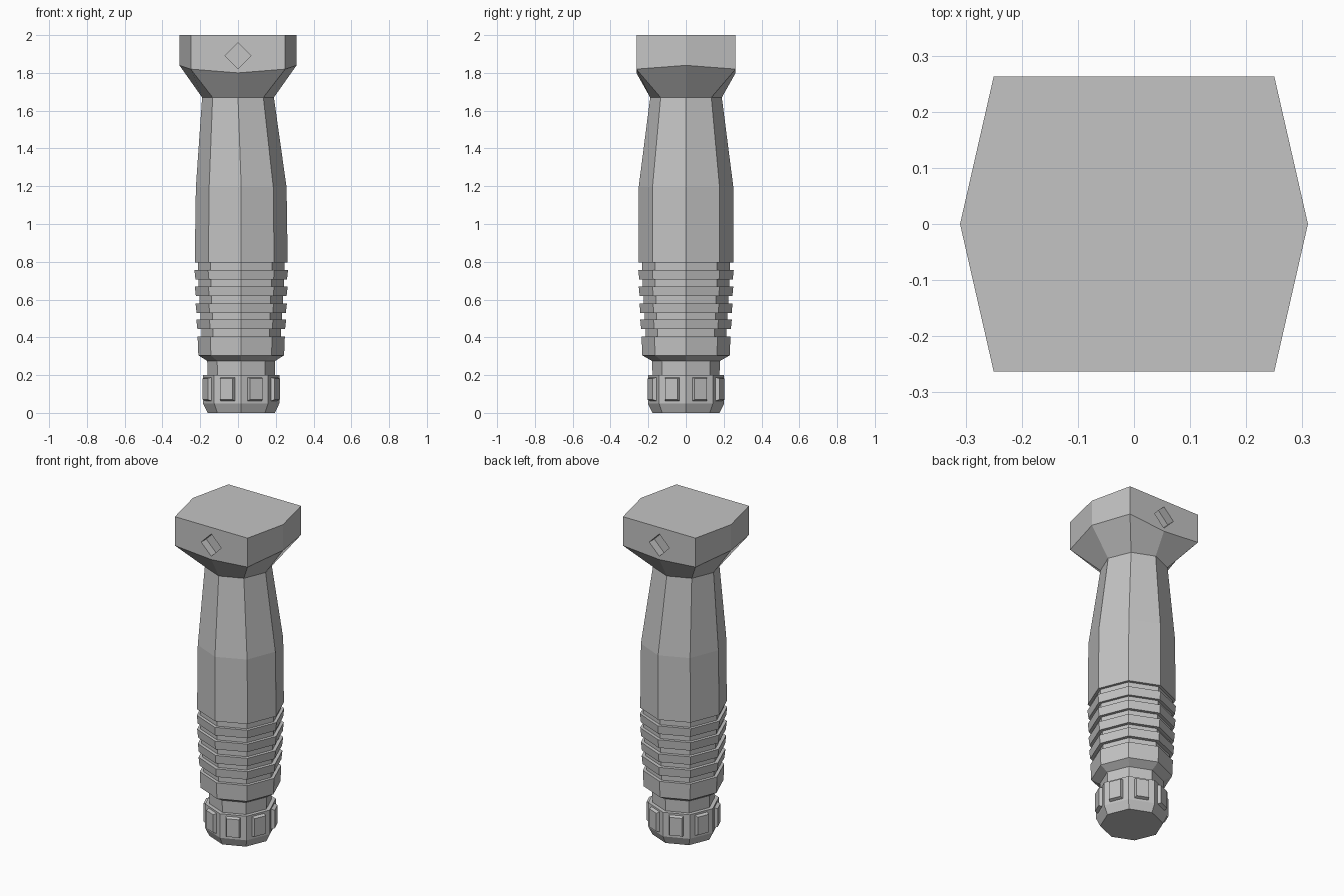
import bpy, bmesh, math
from mathutils import Matrix, Vector

cube = bpy.data.objects.get("Cube")
if cube:
    bpy.data.objects.remove(cube)

grey = bpy.data.materials.new("plain grey")
grey.use_nodes = True
colour = (0.55, 0.55, 0.55, 1)
grey.diffuse_color = colour
grey.node_tree.nodes["Principled BSDF"].inputs["Base Color"].default_value = colour

SHIFT = 0.017  # the grip sits slightly off the head's axis


def make_object(name, bm):
    bmesh.ops.recalc_face_normals(bm, faces=bm.faces)
    mesh = bpy.data.meshes.new(name)
    bm.to_mesh(mesh)
    bm.free()
    mesh.materials.append(grey)
    obj = bpy.data.objects.new(name, mesh)
    bpy.context.collection.objects.link(obj)
    return obj


def octagon(z, rx, ry=None, cx=SHIFT):
    ry = ry or rx
    return [(cx + rx * math.cos(k * math.pi / 4), ry * math.sin(k * math.pi / 4), z)
            for k in range(8)]


def loft(name, rings):
    bm = bmesh.new()
    loops = [[bm.verts.new(p) for p in ring] for ring in rings]
    for a, b in zip(loops, loops[1:]):
        for k in range(8):
            n = (k + 1) % 8
            bm.faces.new((a[k], a[n], b[n], b[k]))
    bm.faces.new(loops[0])
    bm.faces.new(loops[-1])
    return make_object(name, bm)


def head_ring(z_side, z_corner, z_front):
    side, corner, depth = 0.31, 0.25, 0.263
    return [(side, 0, z_side), (corner, depth, z_corner), (0, depth, z_front),
            (-corner, depth, z_corner), (-side, 0, z_side),
            (-corner, -depth, z_corner), (0, -depth, z_front), (corner, -depth, z_corner)]


# Pommel, neck and lowest collar
rings = [octagon(0, 0.178), octagon(0.05, 0.202), octagon(0.2, 0.202),
         octagon(0.2, 0.178), octagon(0.275, 0.18), octagon(0.305, 0.227, 0.232),
         octagon(0.405, 0.231, 0.236)]

# Grip ridges separated by grooves
groove = 0.211
for top, r in ((0.495, 0.238), (0.58, 0.242), (0.67, 0.246), (0.757, 0.248)):
    low = top - 0.052
    rings += [octagon(rings[-1][0][2], groove, groove * 1.02),
              octagon(low, groove, groove * 1.02),
              octagon(low, r - 0.006, r), octagon(top, r, r + 0.005)]
    groove += 0.005

# Long handle and flared head
rings += [octagon(0.757, 0.229, 0.233), octagon(0.795, 0.229, 0.233),
          octagon(0.795, 0.246, 0.252), octagon(1.195, 0.24, 0.251),
          octagon(1.67, 0.19, cx=0),
          head_ring(1.84, 1.82, 1.80), head_ring(2, 2, 2)]
handle = loft("handle", rings)

# Diamond recesses on the front and back of the head
bm = bmesh.new()
for side in (-1, 1):
    place = (Matrix.Translation((0, side * 0.263, 1.89))
             @ Matrix.Rotation(math.pi / 4, 4, 'Y')
             @ Matrix.Diagonal((0.098, 0.1, 0.098, 1)))
    bmesh.ops.create_cube(bm, size=1, matrix=place)
cutter = make_object("recess_cutter", bm)
cutter.hide_render = True
cut = handle.modifiers.new("recesses", 'BOOLEAN')
cut.object = cutter
cut.operation = 'DIFFERENCE'
cut.solver = 'EXACT'
bpy.context.view_layer.objects.active = handle
bpy.ops.object.modifier_apply(modifier=cut.name)
bpy.data.objects.remove(cutter)

# Bevelled grip pads around the pommel
for k in range(8):
    bm = bmesh.new()
    bmesh.ops.create_cube(bm, size=1)
    for v in bm.verts:
        outer = v.co.x > 0
        v.co = Vector((0.206 if outer else 0.17,
                       v.co.y * (0.072 if outer else 0.092),
                       v.co.z * (0.112 if outer else 0.136)))
    turn = Matrix.Rotation((k + 0.5) * math.pi / 4, 4, 'Z')
    bm.transform(Matrix.Translation((SHIFT, 0, 0.126)) @ turn)
    make_object(f"pommel_pad_{k + 1}", bm)
